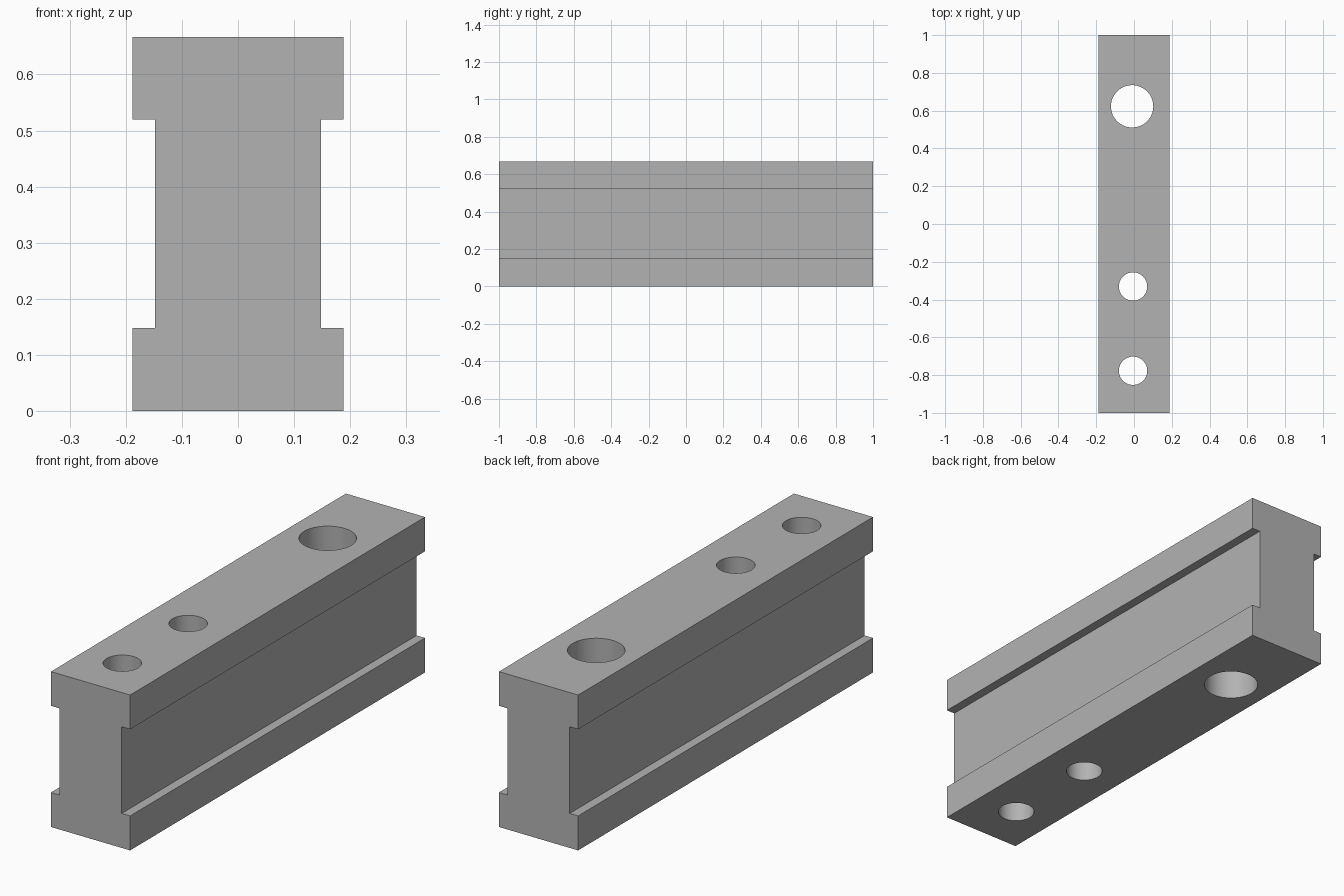
import bpy
import bmesh
import math

cube = bpy.data.objects.get("Cube")
if cube:
    bpy.data.objects.remove(cube, do_unlink=True)

HALF_LENGTH = 1.0
HEIGHT = 0.667
FLANGE, WEB = 0.188, 0.148          # half widths
GROOVE_LOW, GROOVE_HIGH = 0.148, 0.52

# Single plain grey
grey = bpy.data.materials.new("plain grey")
grey.use_nodes = True
colour = (0.45, 0.45, 0.45, 1.0)
grey.diffuse_color = colour
grey.node_tree.nodes["Principled BSDF"].inputs["Base Color"].default_value = colour

# Grooved bar: half profile mirrored across x, extruded along y
half = [(FLANGE, 0), (FLANGE, GROOVE_LOW), (WEB, GROOVE_LOW),
        (WEB, GROOVE_HIGH), (FLANGE, GROOVE_HIGH), (FLANGE, HEIGHT)]
profile = half + [(-x, z) for x, z in reversed(half)]
bm = bmesh.new()
face = bm.faces.new([bm.verts.new((x, -HALF_LENGTH, z)) for x, z in profile])
extruded = bmesh.ops.extrude_face_region(bm, geom=[face])
moved = [g for g in extruded["geom"] if isinstance(g, bmesh.types.BMVert)]
bmesh.ops.translate(bm, verts=moved, vec=(0, 2 * HALF_LENGTH, 0))
bmesh.ops.recalc_face_normals(bm, faces=bm.faces[:])
mesh = bpy.data.meshes.new("grooved_bar")
bm.to_mesh(mesh)
bm.free()
mesh.materials.append(grey)
bar = bpy.data.objects.new("grooved_bar", mesh)
bpy.context.collection.objects.link(bar)
bpy.ops.object.select_all(action='DESELECT')


def drill(name, x, y, radius):
    """Cut a vertical through hole in the bar."""
    bpy.ops.mesh.primitive_cylinder_add(
        vertices=64, radius=radius, depth=HEIGHT * 2, location=(x, y, HEIGHT / 2))
    cutter = bpy.context.object
    cutter.name = name
    cutter.hide_render = True
    cutter.data.materials.append(grey)
    cut = bar.modifiers.new(name, 'BOOLEAN')
    cut.operation = 'DIFFERENCE'
    cut.solver = 'EXACT'
    cut.object = cutter
    bpy.context.view_layer.objects.active = bar
    bpy.ops.object.modifier_apply(modifier=cut.name)
    bpy.data.objects.remove(cutter, do_unlink=True)


# One large hole at the back, two small ones at the front
drill("large_hole", -0.01, 0.623, 0.112)
drill("middle_small_hole", -0.005, -0.331, 0.075)
drill("front_small_hole", -0.005, -0.777, 0.075)

# Smooth hole walls, crisp edges elsewhere
bar.select_set(True)
bpy.context.view_layer.objects.active = bar
bpy.ops.object.shade_smooth_by_angle(angle=math.radians(30))
